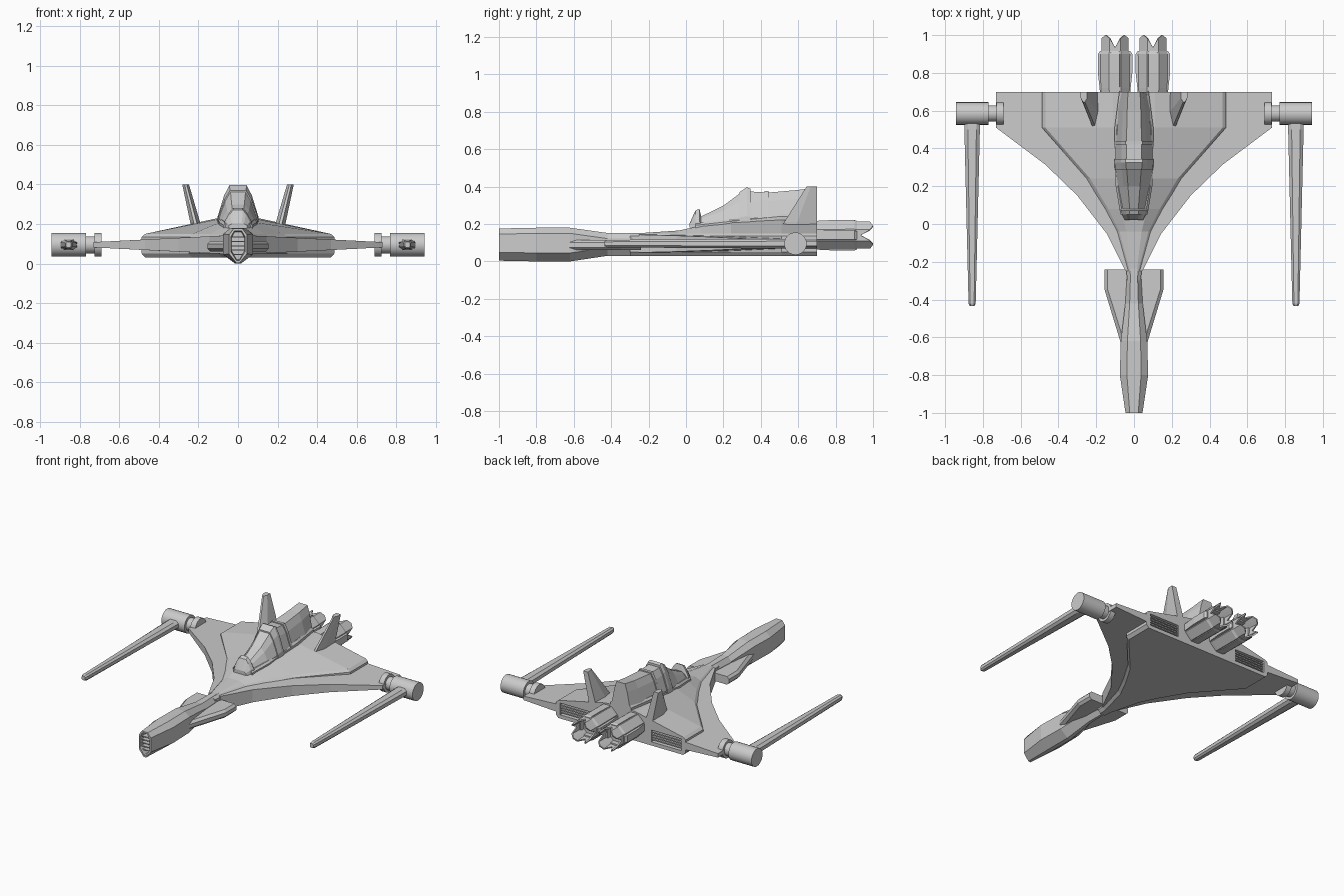
import bpy, bmesh, math

if "Cube" in bpy.data.objects:
    bpy.data.objects.remove(bpy.data.objects["Cube"])


def loft(name, rings, mirror=False, smooth=False):
    """Skin a run of equal-length rings and cap both ends."""
    bm = bmesh.new()
    vs = [[bm.verts.new(p) for p in r] for r in rings]
    n = len(rings[0])
    for a, b in zip(vs, vs[1:]):
        for i in range(n):
            j = (i + 1) % n
            bm.faces.new((a[i], a[j], b[j], b[i]))
    bm.faces.new(vs[0])
    bm.faces.new(vs[-1])
    bmesh.ops.recalc_face_normals(bm, faces=bm.faces)
    me = bpy.data.meshes.new(name)
    bm.to_mesh(me)
    bm.free()
    ob = bpy.data.objects.new(name, me)
    bpy.context.collection.objects.link(ob)
    bpy.ops.object.select_all(action='DESELECT')
    ob.select_set(True)
    bpy.context.view_layer.objects.active = ob
    if smooth:
        bpy.ops.object.shade_smooth_by_angle(angle=math.radians(35))
    if mirror:
        m = ob.modifiers.new("mirror", 'MIRROR')
        m.use_bisect_axis[0] = False
        m.use_mirror_merge = False
    return ob


def sym(y, half, cx=0.0):
    """Left-right symmetric section at y from its right half (top to bottom)."""
    return [(cx + x, y, z) for x, z in half] + [(cx - x, y, z) for x, z in reversed(half)]


def box(name, x0, x1, y0, y1, z0, z1, mirror=False):
    return loft(name, [[(x0, y, z0), (x1, y, z0), (x1, y, z1), (x0, y, z1)] for y in (y0, y1)], mirror)


def disc(x, r, cy=0.585, cz=0.095, n=24):
    return [(x, cy + r * math.cos(2 * math.pi * i / n), cz + r * math.sin(2 * math.pi * i / n)) for i in range(n)]


# Thin outer wing blade
wing = loft("wing_blade", [
    sym(y, [(.01, .145), (w, .145 - .05 * w), (w, .045 + .05 * w), (.01, .045)])
    for y, w in ((-.25, .045), (-.05, .145), (.15, .30), (.315, .47), (.51, .73), (.70, .73))])

# Thicker centre body with a raised spine
body = loft("centre_body", [
    sym(y, [(rw, r), (w - .018, .15), (w, .135), (w, .05), (w - .018, .03)])
    for y, w, rw, r in ((-.3, .036, .012, .15), (-.25, .04, .015, .151), (-.04, .095, .04, .165),
                        (.08, .155, .07, .19), (.24, .25, .09, .208), (.51, .487, .11, .222), (.70, .487, .11, .228))])

# Recessed rear vents with slats
for s in (-1, 1):
    xs = sorted((s * .23, s * .455))
    cut = box("vent_cutter", xs[0], xs[1], .66, .75, .055, .135)
    cut.hide_render = True
    for ob in (wing, body):
        m = ob.modifiers.new("vent", 'BOOLEAN')
        m.operation = 'DIFFERENCE'
        m.solver = 'EXACT'
        m.object = cut
        bpy.context.view_layer.objects.active = ob
        bpy.ops.object.modifier_apply(modifier=m.name)
    bpy.data.objects.remove(cut)
for i in range(4):
    z = .071 + i * .016
    box("vent_slat", .228, .457, .665, .695, z - .004, z + .004, True)


# Long neck and hollow nose
def neck(y, w, zb, zt):
    return sym(y, [(w * .5, zt), (w, zt - .03), (w, zb + .045), (w * .2, zb)])


loft("nose_and_neck", [neck(-.95, .033, .02, .16), neck(-1, .036, .015, .165), neck(-1, .045, .004, .176),
                       neck(-.8, .075, 0, .18), neck(-.62, .07, 0, .18), neck(-.42, .046, .03, .152),
                       neck(-.25, .036, .03, .152), neck(0, .036, .032, .15)])
for i in range(5):
    z = .045 + i * .022
    box("nose_slat", -.034, .034, -.985, -.945, z - .003, z + .003)

# Small fins beside the neck
fin_outline = ((.02, -.24), (.155, -.24), (.155, -.35), (.07, -.63), (.02, -.63))
fin_inner = ((.02, -.24), (.14, -.24), (.14, -.345), (.06, -.60), (.02, -.60))
loft("neck_fin", [[(x, y, z) for x, y in o] for o, z in
                  ((fin_inner, .06), (fin_outline, .075), (fin_outline, .10), (fin_inner, .115))], True)


# Cockpit canopy, its frame and the front sensor block
def hood(y, wb, wt, zt):
    return sym(y, [(wt, zt), (wt + (wb - wt) * .45, zt - (zt - .19) * .25),
                   (wb, .19 + (zt - .19) * .25), (wb + .004, .18)])


loft("canopy", [hood(.07, .06, .022, .235), hood(.20, .085, .032, .298), hood(.29, .095, .038, .365),
                hood(.32, .096, .040, .375), hood(.44, .096, .040, .368), hood(.60, .088, .036, .382), hood(.70, .068, .032, .396)])
loft("canopy_front_frame", [hood(.285, .099, .040, .37), hood(.325, .102, .044, .396), hood(.345, .102, .044, .388)])
loft("canopy_rear_frame", [hood(.42, .101, .044, .376), hood(.44, .101, .044, .376)])
loft("canopy_rail", [sym(y, [(w, z), (w + .012, z - .012), (w + .012, .17)])
                     for y, w, z in ((.05, .06, .205), (.2, .085, .222), (.5, .092, .252), (.7, .066, .255))])
loft("sensor_block", [hood(.02, .045, .02, .205), hood(.05, .06, .024, .272),
                      hood(.072, .068, .024, .282), hood(.08, .068, .024, .245)])


# Canted tail fins
def fin(z, x, y0, t):
    ym = y0 + (.70 - y0) * .4
    return [(x - .3 * t, y0, z), (x + .3 * t, y0, z), (x + t, ym, z), (x + t, .70, z), (x - t, .70, z), (x - t, ym, z)]


loft("tail_fin", [fin(.165, .205, .50, .026), fin(.21, .217, .525, .025), fin(.40, .265, .645, .017)], True)

# Engine nozzles: octagonal tubes ending in four notched petals
EX, EZ = .10, .14


def ring(r, y, crown=False):
    pts = []
    for k in range(16):
        a = k * math.pi / 8
        rr = r if k % 2 else r * math.cos(math.pi / 8)
        yy = y + ((-.065, -.016, 0, -.016)[k % 4] if crown else 0)
        pts.append((EX + rr * math.cos(a), yy, EZ + rr * math.sin(a)))
    return pts


loft("engine_nozzle", [ring(.078, .66), ring(.082, .72), ring(.084, .90), ring(.078, .915), ring(.078, 1.0, True),
                       ring(.068, 1.0, True), ring(.06, .88)], True)
for s in (-1, 1):
    loft("engine_side_plate", [[(EX + s * x, y, EZ + z) for x, z in ((.05, -h), (o, -h * .8), (o, h * .8), (.05, h))]
                               for y, o, h in ((.68, .078, .03), (.80, .091, .03), (.90, .091, .03), (.915, .08, .026))], True)
    loft("engine_cap_plate", [[(EX + x, y, EZ + s * z) for x, z in ((-h, .05), (-h * .8, o), (h * .8, o), (h, .05))]
                              for y, o, h in ((.68, .076, .03), (.80, .082, .03), (.90, .082, .03), (.915, .076, .026))], True)

# Wingtip gun mounts: collar, axle and pod
loft("gun_collar", [disc(.69, .06), disc(.727, .06)], True, True)
loft("gun_axle", [disc(.70, .043), disc(.78, .043)], True, True)
loft("gun_pod", [disc(.77, .06), disc(.943, .06)], True, True)


# Tapered gun barrels
def barrel(y, w, h):
    half = [(w * .55, .095 + h), (w, .095 + h * .5), (w, .095 - h * .5), (w * .55, .095 - h)]
    return sym(y, half, .857)


loft("gun_barrel", [barrel(.56, .042, .026), barrel(.50, .041, .026), barrel(-.42, .019, .02), barrel(-.435, .013, .014)], True)
